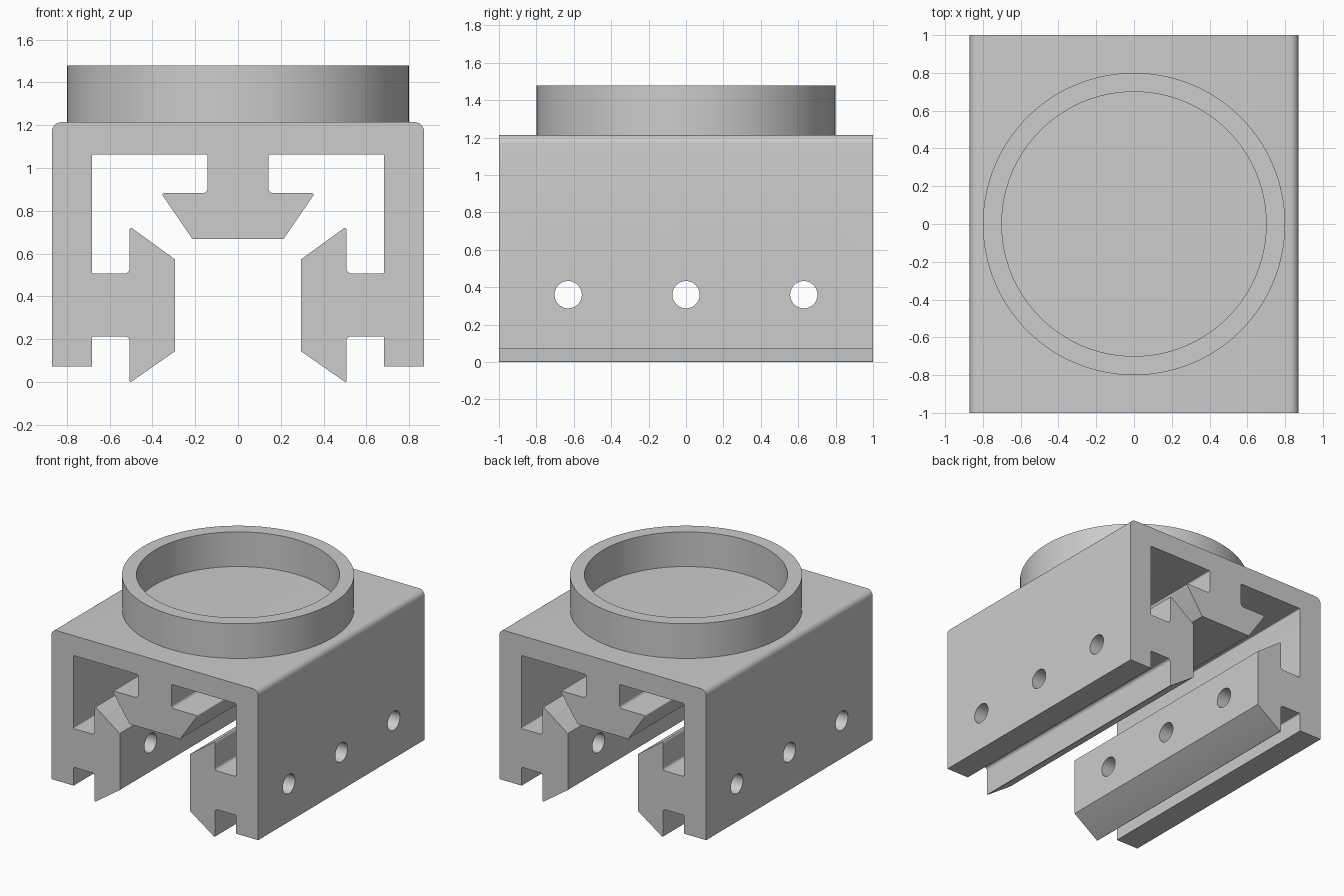
import bpy, bmesh, math
from mathutils import Vector, Matrix

cube = bpy.data.objects.get("Cube")
if cube:
    bpy.data.objects.remove(cube)

grey = bpy.data.materials.new("plain grey")
grey.use_nodes = True
COLOUR = (0.604, 0.604, 0.604, 1)
grey.diffuse_color = COLOUR
grey.node_tree.nodes["Principled BSDF"].inputs["Base Color"].default_value = COLOUR


def make_object(name, bm):
    bmesh.ops.recalc_face_normals(bm, faces=bm.faces)
    mesh = bpy.data.meshes.new(name)
    bm.to_mesh(mesh)
    bm.free()
    mesh.materials.append(grey)
    obj = bpy.data.objects.new(name, mesh)
    bpy.context.collection.objects.link(obj)
    return obj


def smooth(obj):
    bpy.ops.object.select_all(action='DESELECT')
    obj.select_set(True)
    bpy.context.view_layer.objects.active = obj
    bpy.ops.object.shade_smooth_by_angle(angle=math.radians(30))


def rounded(corners, steps=6):
    """Replace each (x, z, radius) corner of a closed outline by an arc."""
    out = []
    for i, (x, z, r) in enumerate(corners):
        p = Vector((x, z))
        if r == 0:
            out.append(p)
            continue
        a = (Vector(corners[i - 1][:2]) - p).normalized()
        b = (Vector(corners[(i + 1) % len(corners)][:2]) - p).normalized()
        half = a.angle(b) / 2
        centre = p + (a + b).normalized() * r / math.sin(half)
        start = (p + a * r / math.tan(half) - centre).normalized()
        end = (p + b * r / math.tan(half) - centre).normalized()
        out += [centre + start.slerp(end, k / steps).normalized() * r
                for k in range(steps + 1)]
    return out


# Right half of the rail section: x, z, corner radius
half = [
    (0.87, 1.214, 0.045), (0.87, 0.073, 0), (0.683, 0.073, 0),
    (0.683, 0.213, 0.008), (0.507, 0.213, 0.022), (0.507, -0.005, 0.006),
    (0.295, 0.143, 0), (0.295, 0.573, 0), (0.507, 0.727, 0.008),
    (0.507, 0.507, 0.022), (0.683, 0.507, 0.008), (0.683, 1.063, 0.008),
    (0.142, 1.063, 0.008), (0.142, 0.883, 0.022), (0.36, 0.883, 0.008),
    (0.213, 0.668, 0),
]
outline = rounded(half + [(-x, z, r) for x, z, r in reversed(half)])

# Rail carriage: section extruded from front to back
bm = bmesh.new()
front = [bm.verts.new((p.x, -1, p.y)) for p in outline]
back = [bm.verts.new((p.x, 1, p.y)) for p in outline]
bm.faces.new(front)
bm.faces.new(back[::-1])
for i in range(len(outline)):
    bm.faces.new((front[i], front[i - 1], back[i - 1], back[i]))
carriage = make_object("rail_carriage", bm)

# Screw holes through both side walls
bm = bmesh.new()
for y in (-0.63, 0, 0.63):
    bmesh.ops.create_cone(bm, cap_ends=True, segments=48, radius1=0.073, radius2=0.073,
                          depth=2.4, matrix=Matrix.Translation((0, y, 0.36))
                          @ Matrix.Rotation(math.pi / 2, 4, 'Y'))
cutter = make_object("hole_cutter", bm)
cutter.hide_render = True
cut = carriage.modifiers.new("screw holes", 'BOOLEAN')
cut.operation = 'DIFFERENCE'
cut.solver = 'EXACT'
cut.object = cutter
bpy.context.view_layer.objects.active = carriage
bpy.ops.object.modifier_apply(modifier=cut.name)
bpy.data.objects.remove(cutter)
smooth(carriage)

# Mounting ring on the top plate
bm = bmesh.new()
section = [(0.7, 1.21), (0.8, 1.21), (0.8, 1.478), (0.7, 1.478)]
verts = [bm.verts.new((r, 0, z)) for r, z in section]
edges = [bm.edges.new((verts[i - 1], verts[i])) for i in range(4)]
bmesh.ops.spin(bm, geom=verts + edges, cent=(0, 0, 0), axis=(0, 0, 1),
               angle=math.tau, steps=128, use_merge=True)
bmesh.ops.remove_doubles(bm, verts=bm.verts, dist=0.0001)
smooth(make_object("mounting_ring", bm))
